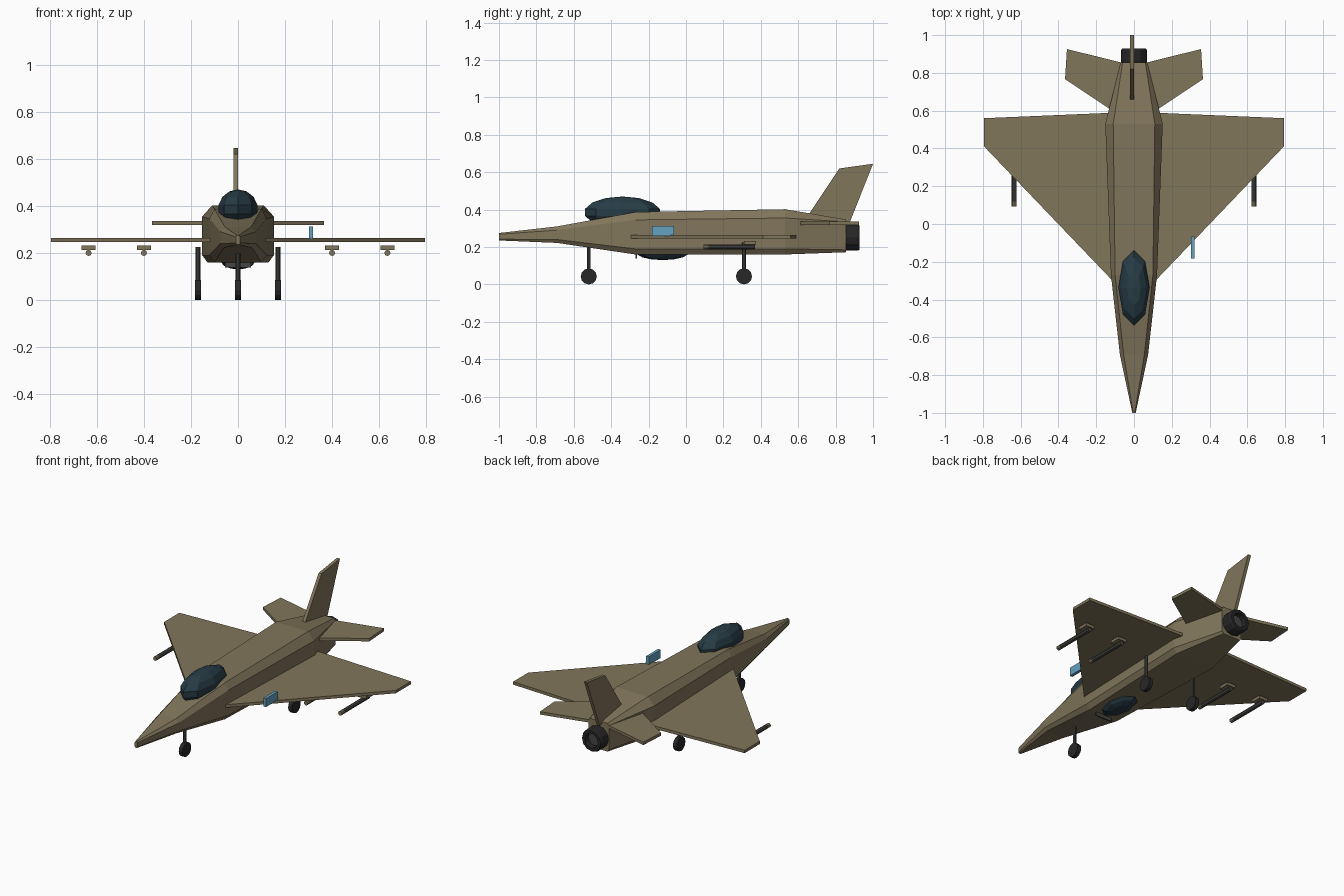
import bpy, bmesh
from math import pi, cos, sin
from mathutils import Matrix

if "Cube" in bpy.data.objects:
    bpy.data.objects.remove(bpy.data.objects["Cube"])


def material(name, rgb):
    m = bpy.data.materials.new(name)
    m.diffuse_color = (*rgb, 1)
    m.use_nodes = True
    m.node_tree.nodes["Principled BSDF"].inputs["Base Color"].default_value = m.diffuse_color
    return m


TAN = material("tan_paint", (0.22, 0.18, 0.105))
GLASS = material("dark_glass", (0.02, 0.045, 0.06))
BLACK = material("black_rubber", (0.02, 0.02, 0.02))
STEEL = material("dark_steel", (0.06, 0.06, 0.055))
BLUE = material("blue_panel", (0.13, 0.36, 0.53))


def finish(name, bm, mat):
    bmesh.ops.recalc_face_normals(bm, faces=bm.faces)
    me = bpy.data.meshes.new(name)
    bm.to_mesh(me)
    bm.free()
    ob = bpy.data.objects.new(name, me)
    bpy.context.collection.objects.link(ob)
    me.materials.append(mat)
    return ob


def loft(name, rings, mat, closed=False):
    """Skin a list of rings; cap the ends, or join last to first."""
    bm = bmesh.new()
    vs = [[bm.verts.new(p) for p in r] for r in rings]
    n = len(vs[0])
    pairs = list(zip(vs, vs[1:])) + ([(vs[-1], vs[0])] if closed else [])
    for a, b in pairs:
        for i in range(n):
            j = (i + 1) % n
            bm.faces.new((a[i], a[j], b[j], b[i]))
    if not closed:
        bm.faces.new(vs[0])
        bm.faces.new(vs[-1])
    return finish(name, bm, mat)


def plate(name, outline, mat, axis, lo, hi):
    """Extrude a flat outline along x or z."""
    if axis == "z":
        rings = [[(a, b, c) for a, b in outline] for c in (lo, hi)]
    else:
        rings = [[(c, a, b) for a, b in outline] for c in (lo, hi)]
    return loft(name, rings, mat)


def box(name, x, y, z, mat):
    return plate(name, [(x[0], y[0]), (x[1], y[0]), (x[1], y[1]), (x[0], y[1])], mat, "z", *z)


def rod(name, centre, radius, length, axis, mat, seg=12):
    bm = bmesh.new()
    rot = {"x": Matrix.Rotation(pi / 2, 4, "Y"), "y": Matrix.Rotation(pi / 2, 4, "X"),
           "z": Matrix.Identity(4)}[axis]
    bmesh.ops.create_cone(bm, cap_ends=True, segments=seg, radius1=radius, radius2=radius,
                          depth=length, matrix=Matrix.Translation(centre) @ rot)
    return finish(name, bm, mat)


def blob(name, centre, size, mat, seg=8, rings=7):
    bm = bmesh.new()
    bmesh.ops.create_uvsphere(bm, u_segments=seg, v_segments=rings, radius=1,
                              matrix=Matrix.Translation(centre) @ Matrix.Diagonal((*size, 1)))
    return finish(name, bm, mat)


def circle(y, r, zc, n=12):
    return [(r * cos(2 * pi * i / n), y, zc + r * sin(2 * pi * i / n)) for i in range(n)]


# Fuselage: octagonal sections (y, top/side/bottom half widths, four heights)
SECTIONS = [
    (-1.00, .004, .009, .006, .275, .268, .242, .235),
    (-0.69, .055, .075, .060, .310, .290, .240, .222),
    (-0.27, .100, .122, .100, .387, .345, .190, .160),
    (0.53, .110, .152, .130, .402, .355, .190, .160),
    (0.855, .060, .070, .060, .347, .335, .185, .172),
]
rings = []
for y, wt, ws, wb, z1, z2, z3, z4 in SECTIONS:
    right = [(wt, y, z1), (ws, y, z2), (ws, y, z3), (wb, y, z4)]
    rings.append(right + [(-x, yy, z) for x, yy, z in reversed(right)])
loft("fuselage", rings, TAN)

# Canopy and belly blister with the small blade ahead of it
blob("canopy", (0, -.34, .385), (.085, .205, .085), GLASS)
blob("belly_blister", (0, -.125, .17), (.075, .14, .04), GLASS)
box("belly_blade", (-.055, .055), (-.27, -.262), (.138, .18), STEEL)

# Exhaust nozzle: lathed hollow ring with a recessed end plate
loft("exhaust_nozzle", [circle(y, r, .25) for y, r in
     [(.85, .064), (.86, .07), (.918, .07), (.928, .064), (.928, .045), (.86, .04)]], BLACK, True)
rod("exhaust_plate", (0, .885, .25), .044, .02, "y", STEEL)

# Vertical fin
plate("tail_fin", [(.65, .365), (.82, .62), (1.0, .645), (.875, .33)], TAN, "x", -.02, 0)

WING = [(.09, -.325), (.795, .412), (.795, .56), (.09, .59)]
TAILPLANE = [(.04, .55), (.365, .767), (.355, .926), (.04, .848)]

for side, s in (("right", 1), ("left", -1)):
    # Wings and tailplanes
    plate(side + "_wing", [(s * x, y) for x, y in WING], TAN, "z", .246, .264)
    plate(side + "_tailplane", [(s * x, y) for x, y in TAILPLANE], TAN, "z", .318, .336)
    # Underwing missiles
    for pos, x in (("inner", .40), ("outer", .635)):
        n = f"{side}_{pos}_missile"
        rod(n + "_body", (s * x, .245, .2), .013, .25, "y", STEEL, 8)
        rod(n + "_tip", (s * x, .107, .2), .013, .028, "y", TAN, 8)
        box(n + "_fin", (s * x - .03, s * x + .03), (.31, .375), (.213, .231), TAN)

# Landing gear
for name, x, y in (("nose", 0, -.52), ("right", .17, .31), ("left", -.17, .31)):
    rod(name + "_wheel", (x, y, .043), .043, .026, "x", BLACK)
    rod(name + "_strut", (x, y, .135), .01, .18, "z", STEEL, 8)

# Blue panel on the right wing's leading edge
box("blue_panel", (.301, .319), (-.182, -.065), (.26, .312), BLUE)
